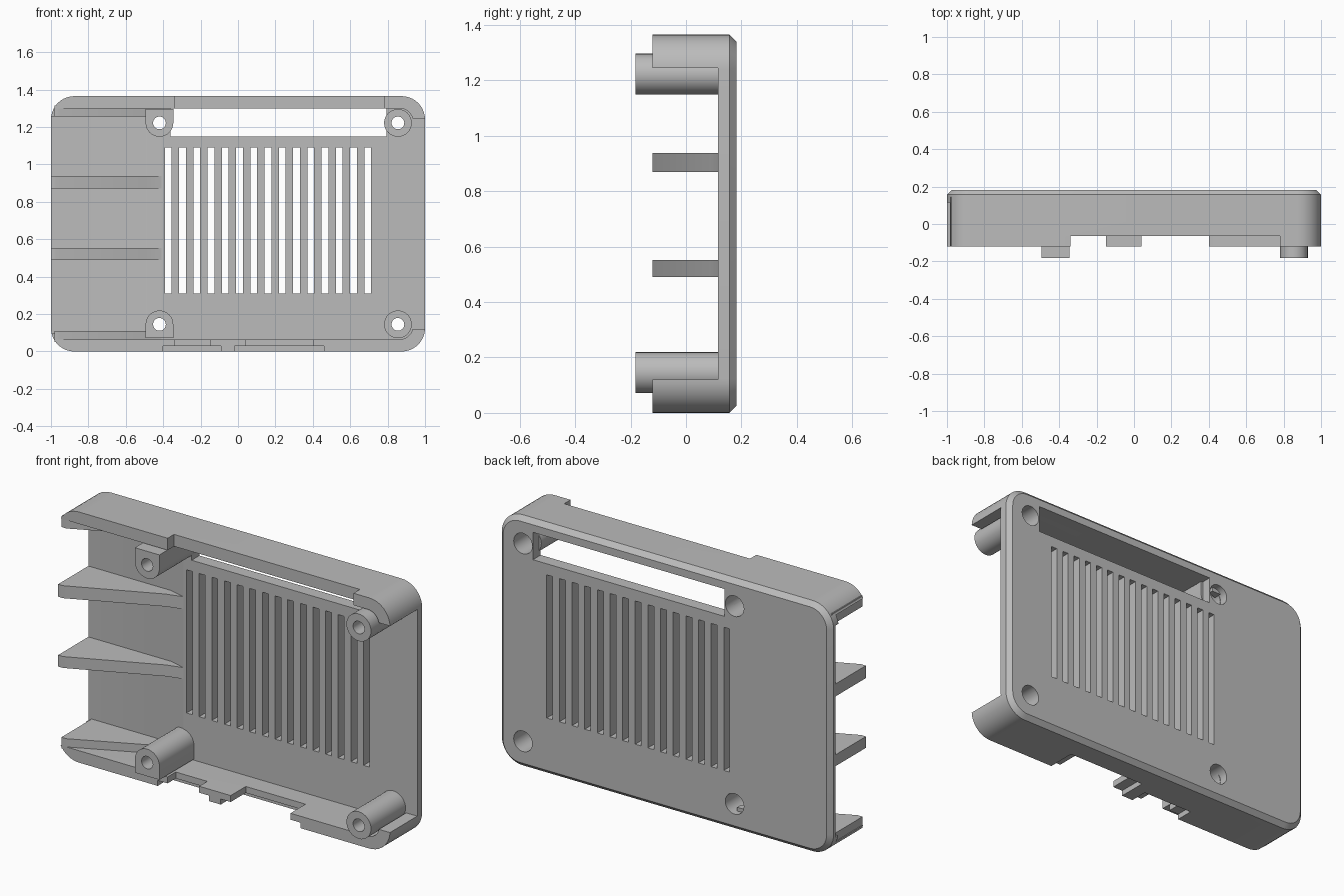
import bpy, bmesh, math
from mathutils import Vector

old = bpy.data.objects.get("Cube")
if old:
    bpy.data.objects.remove(old)

grey = bpy.data.materials.new("matte_grey")
grey.use_nodes = True
colour = (0.5, 0.5, 0.5, 1)
grey.diffuse_color = colour
grey.node_tree.nodes["Principled BSDF"].inputs["Base Color"].default_value = colour

H = 1.365                      # height of the case
FRONT, FLOOR, BACK = -0.12, 0.115, 0.182
CHAMFER = 0.025


def rounded(x0, x1, z0, z1, r, n=10):
    """Rounded rectangle outline in x and z."""
    pts = []
    corners = [(x1 - r, z1 - r), (x0 + r, z1 - r), (x0 + r, z0 + r), (x1 - r, z0 + r)]
    for k, (cx, cz) in enumerate(corners):
        for i in range(n + 1):
            a = math.pi / 2 * (k + i / n)
            pts.append((cx + r * math.cos(a), cz + r * math.sin(a)))
    return pts


def circle(cx, cz, r, n=32):
    return [(cx + r * math.cos(2 * math.pi * i / n), cz + r * math.sin(2 * math.pi * i / n))
            for i in range(n)]


def loft(name, rings):
    """Closed solid through rings of matching 3D points."""
    bm = bmesh.new()
    loops = [[bm.verts.new(Vector(p)) for p in ring] for ring in rings]
    n = len(loops[0])
    for a, b in zip(loops, loops[1:]):
        for i in range(n):
            j = (i + 1) % n
            bm.faces.new((a[i], a[j], b[j], b[i]))
    bm.faces.new(loops[0])
    bm.faces.new(loops[-1])
    bmesh.ops.recalc_face_normals(bm, faces=bm.faces)
    mesh = bpy.data.meshes.new(name)
    bm.to_mesh(mesh)
    bm.free()
    mesh.materials.append(grey)
    ob = bpy.data.objects.new(name, mesh)
    bpy.context.collection.objects.link(ob)
    return ob


def along_y(name, pts, y0, y1):
    return loft(name, [[(x, y, z) for x, z in pts] for y in (y0, y1)])


def along_z(name, pts, z0, z1):
    return loft(name, [[(x, y, z) for x, y in pts] for z in (z0, z1)])


def box(name, x0, x1, y0, y1, z0, z1):
    return along_y(name, [(x0, z0), (x1, z0), (x1, z1), (x0, z1)], y0, y1)


def cut(target, cutter, keep=False):
    cutter.hide_render = True
    mod = target.modifiers.new("cut", 'BOOLEAN')
    mod.operation = 'DIFFERENCE'
    mod.solver = 'EXACT'
    mod.object = cutter
    bpy.context.view_layer.objects.active = target
    bpy.ops.object.modifier_apply(modifier=mod.name)
    if not keep:
        bpy.data.objects.remove(cutter)


# Shell with rounded corners and a chamfered back
outer = rounded(-1, 1, 0, H, 0.125)
inset = rounded(-1 + CHAMFER, 1 - CHAMFER, CHAMFER, H - CHAMFER, 0.1)
shell = loft("shell", [
    [(x, FRONT, z) for x, z in outer],
    [(x, BACK - CHAMFER, z) for x, z in outer],
    [(x, BACK, z) for x, z in inset]])

# Cavity, open on the port side, and the open card side
cut(shell, along_y("cavity", rounded(-1.2, 0.935, 0.065, 1.30, 0.07), -0.3, FLOOR))
cut(shell, box("card_side", 0.88, 1.1, -0.3, FLOOR, 0.12, 1.245))

# Lowered floor under the ports, with a sloped step
step = [(-1.1, 0), (-0.41, 0), (-0.41, FLOOR), (-0.5, 0.14), (-1.1, 0.14)]
cut(shell, along_z("port_floor", step, 0.1, 1.255))

# Pin header slot and lowered top wall
cut(shell, box("header_slot", -0.36, 0.795, 0, 0.3, 1.15, 1.299))
cut(shell, box("top_notch", -0.34, 0.78, -0.3, -0.065, 1.2, 1.5))

# Connector notches in the bottom wall: narrow inside, wide outside
for x0, x1, y in ((-0.34, -0.15, -0.05), (0.04, 0.40, 0.01)):
    cut(shell, box("notch", x0, x1, -0.3, y, -0.1, 0.1))
    cut(shell, box("wide_notch", x0 - 0.06, x1 + 0.06, -0.3, y + 0.03, -0.1, 0.03))

# Vent slots
for i in range(15):
    x = -0.373 + 0.0762 * i
    cut(shell, box("vent", x - 0.018, x + 0.018, 0, 0.3, 0.31, 1.09))

# Standoffs with screw holes and wider screw head recesses at the back
R = 0.074
places = [("lower_right", -0.42, 0.145, -1), ("upper_right", -0.42, 1.222, 1),
          ("lower_left", 0.855, 0.145, 0), ("upper_left", 0.855, 1.222, 0)]
for name, cx, cz, flat in places:
    pts = circle(cx, cz, R)
    if flat:
        # squared off towards the nearest wall
        pts = [p for p in pts if (p[1] - cz) * flat < 0.001]
        pts.sort(key=lambda p: p[0])
        pts = [(cx - R, cz + flat * R)] + pts + [(cx + R, cz + flat * R)]
    post = along_y(name + "_standoff", pts, -0.182, 0.13)
    hole = along_y("hole", circle(cx, cz, 0.034), -0.4, 0.4)
    recess = along_y("recess", circle(cx, cz, 0.056), 0.0, 0.4)
    for part in (post, shell):
        cut(part, hole, keep=True)
        cut(part, recess, keep=True)
    for helper in (hole, recess):
        bpy.data.objects.remove(helper)

# Tapered ribs between the ports and along the walls
for name, z0, z1, x0 in (("lower_rib", 0.49, 0.552, -1), ("upper_rib", 0.87, 0.938, -1),
                         ("bottom_wall_rib", 0.05, 0.11, -0.98),
                         ("top_wall_rib", 1.255, 1.315, -0.98)):
    profile = [(x0, FRONT), (x0 + 0.03, FRONT), (-0.5, 0.09), (-0.41, FLOOR),
               (-0.41, 0.145), (x0, 0.145)]
    along_z(name, profile, z0, z1)

# Smooth curved faces, keep edges sharp
bpy.ops.object.select_all(action='DESELECT')
for ob in bpy.context.collection.objects:
    if ob.type == 'MESH' and grey.name in ob.data.materials:
        ob.select_set(True)
        bpy.context.view_layer.objects.active = ob
bpy.ops.object.shade_smooth_by_angle(angle=math.radians(30))
